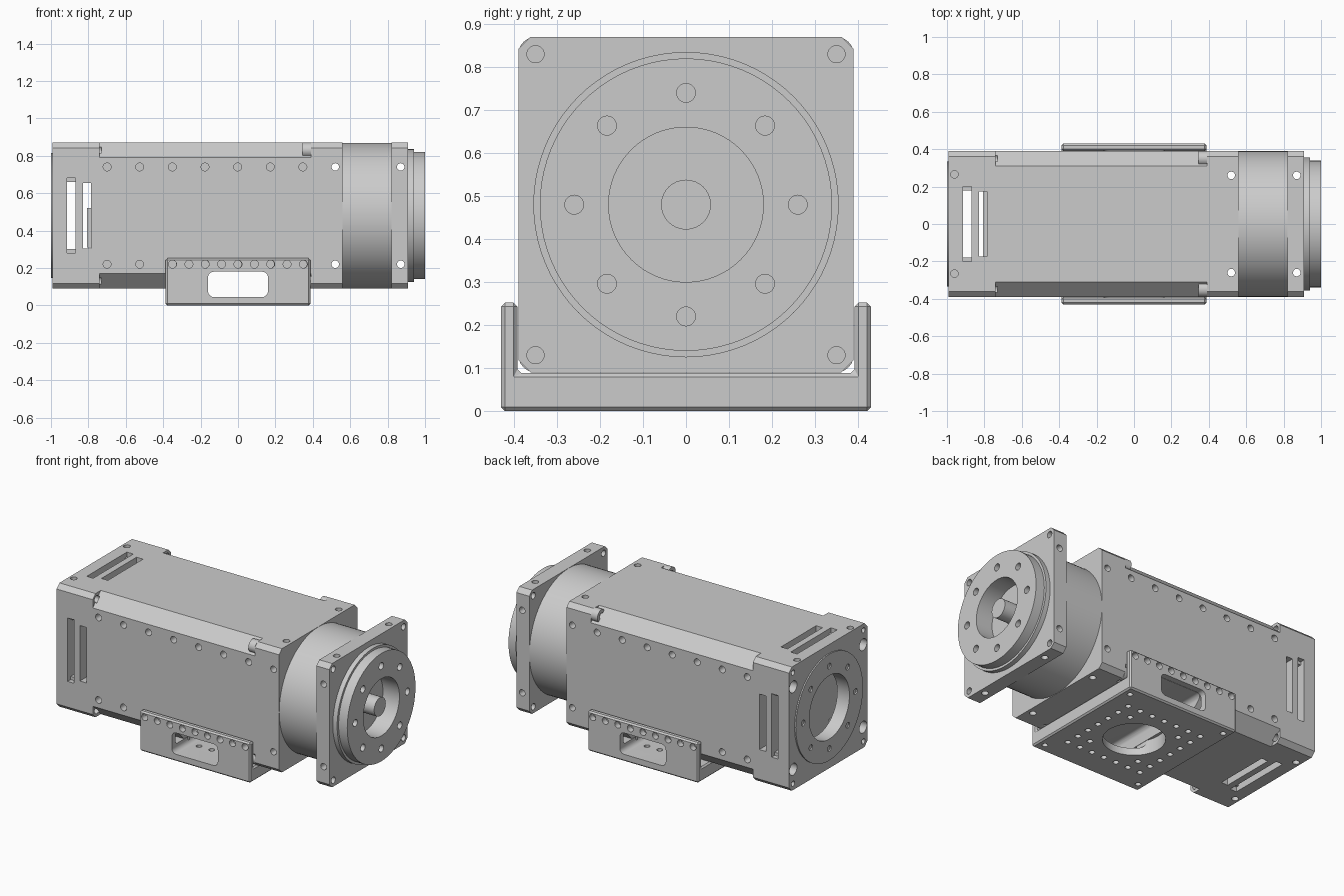
import bpy, bmesh, math
from mathutils import Matrix, Vector

if "Cube" in bpy.data.objects:
    bpy.data.objects.remove(bpy.data.objects["Cube"])

ZC = 0.48   # height of the main axis
H = 0.39    # half width of the square housing


def circ(u, v, r, n=24):
    return [(u + r * math.cos(2 * math.pi * i / n), v + r * math.sin(2 * math.pi * i / n)) for i in range(n)]


def square(h=H, c=0.028):
    k = h - c
    return [(u, ZC + v) for u, v in [(-k, -h), (k, -h), (h, -k), (h, k), (k, h), (-k, h), (-h, k), (-h, -k)]]


def rect(u0, u1, v0, v1):
    return [(u0, v0), (u1, v0), (u1, v1), (u0, v1)]


def rounded(u0, u1, v0, v1, r, n=6):
    pts = []
    for q, (u, v) in enumerate([(u1 - r, v1 - r), (u0 + r, v1 - r), (u0 + r, v0 + r), (u1 - r, v0 + r)]):
        for i in range(n + 1):
            a = math.pi / 2 * (q + i / n)
            pts.append((u + r * math.cos(a), v + r * math.sin(a)))
    return pts


def prism(bm, pts, axis, a, b):
    """Extrude a 2D profile along an axis from a to b."""
    def at(u, v, w):
        return {'X': (w, u, v), 'Y': (u, w, v), 'Z': (u, v, w)}[axis]
    lo = [bm.verts.new(at(u, v, a)) for u, v in pts]
    hi = [bm.verts.new(at(u, v, b)) for u, v in pts]
    faces = [bm.faces.new(lo), bm.faces.new(hi)]
    for i in range(len(pts)):
        j = (i + 1) % len(pts)
        faces.append(bm.faces.new((lo[i], lo[j], hi[j], hi[i])))
    bmesh.ops.recalc_face_normals(bm, faces=faces)


def to_object(name, parts):
    bm = bmesh.new()
    for p in parts:
        prism(bm, *p)
    me = bpy.data.meshes.new(name)
    bm.to_mesh(me)
    bm.free()
    ob = bpy.data.objects.new(name, me)
    bpy.context.collection.objects.link(ob)
    return ob


def build(name, parts, cuts=(), bevel=0):
    """Make a part from prisms, bevel it, and subtract the cut prisms."""
    ob = to_object(name, parts)
    if bevel:
        m = ob.modifiers.new("bevel", 'BEVEL')
        m.width = bevel
        m.segments = 1
    cutter = None
    if cuts:
        cutter = to_object(name + "_cutter", cuts)
        cutter.hide_render = True
        m = ob.modifiers.new("cut", 'BOOLEAN')
        m.operation, m.solver, m.object, m.use_self = 'DIFFERENCE', 'EXACT', cutter, True
    ev = ob.evaluated_get(bpy.context.evaluated_depsgraph_get())
    me = bpy.data.meshes.new_from_object(ev)
    ob.modifiers.clear()
    ob.data = me
    if cutter:
        bpy.data.objects.remove(cutter)
    bpy.ops.object.select_all(action='DESELECT')
    ob.select_set(True)
    bpy.context.view_layer.objects.active = ob
    bpy.ops.object.shade_smooth_by_angle(angle=math.radians(30))
    return ob


S = (-1, 1)
corners = [(i * 0.35, ZC + j * 0.35) for i in S for j in S]
window = rounded(-0.16, 0.16, 0.045, 0.18, 0.03)


def cross_holes(x):
    """Through holes along y and along z at station x."""
    return ([(circ(x, ZC + s * 0.26, 0.02), 'Y', -0.6, 0.6) for s in S]
            + [(circ(x, s * 0.26, 0.02), 'Z', -0.1, 1.1) for s in S])


def cross_slot(x0, x1, h):
    return [(rect(x0, x1, ZC - h, ZC + h), 'Y', -0.6, 0.6), (rect(x0, x1, -h, h), 'Z', -0.1, 1.1)]


# main housing: long corner chamfers, side screw rows, cable window, end slots
cuts = []
for i in S:
    for j in S:
        cuts.append(([(i * 0.31, ZC + j * 0.39), (i * 0.30, ZC + j * 0.40), (i * 0.45, ZC + j * 0.45),
                      (i * 0.40, ZC + j * 0.30)], 'X', -0.74, 0.39))
cuts += [(circ(u, v, 0.022), 'X', -0.79, -0.73) for u, v in corners]
for k in range(7):
    for s in S:
        for side in S:
            cuts.append((circ(-0.7 + 0.1745 * k, ZC + s * 0.26, 0.021), 'Y', side * 0.34, side * 0.5))
cuts += cross_holes(0.52) + cross_slot(-0.85, -0.785, 0.175)
cuts.append((window, 'Y', -0.6, 0.6))
cuts.append((rect(-0.15, 0.15, -0.38, 0.38)[:], 'Z', 0.05, 0.17))
build("main_housing", [(square(), 'X', -0.83, 0.56)], cuts)

# cap screws lying half sunk in the corner chamfers
for n, (u, v) in enumerate(corners):
    build(f"cap_screw_{n}", [(circ(u, v, 0.04), 'X', 0.345, 0.39)], [(circ(u, v, 0.02, 6), 'X', 0.33, 0.37)])

# sensor board visible in the housing slot
build("sensor_board", [(rect(-0.174, 0.174, 0.31, 0.52), 'X', -0.806, -0.785)])

# slotted spacer plate
cuts = cross_slot(-0.93, -0.87, 0.18) + [(circ(0, ZC, 0.2, 48), 'X', -0.93, -0.87)]
for s in S:
    cuts.append((rect(-0.93, -0.87, ZC - 0.2, ZC + 0.2), 'Y', s * 0.36, s * 0.5))
    cuts.append((rect(-0.93, -0.87, -0.2, 0.2), 'Z', ZC + s * 0.36, ZC + s * 0.5))
build("spacer_plate", [(square(), 'X', -0.915, -0.83)], cuts)

# rear cover with bore, counterbores and raised face ring
cuts = [(circ(0, ZC, 0.2, 48), 'X', -1.1, -0.9)]
cuts += [(circ(i * 0.348, ZC + j * 0.26, 0.037), 'X', -1.1, -0.945) for i in S for j in S]
cuts += [(circ(u, v, 0.016), 'X', -1.1, -0.95) for u, v in corners]
for i in S:
    for j in S:
        cuts.append((circ(-0.96, i * 0.265, 0.02), 'Z', ZC + j * 0.35, ZC + j * 0.5))
build("rear_cover", [(square(), 'X', -0.992, -0.915)], cuts)
ring8 = [(r * math.cos(k * math.pi / 4), ZC + r * math.sin(k * math.pi / 4)) for r in (0.26,) for k in range(8)]
build("rear_face_ring", [(circ(0, ZC, 0.335, 64), 'X', -1.0, -0.992)],
      [(circ(0, ZC, 0.2, 48), 'X', -1.1, -0.9)] + [(circ(u, v, 0.018), 'X', -1.1, -0.9) for u, v in ring8])

# gearbox drum and front flange
build("gear_drum", [(circ(0, ZC, 0.389, 96), 'X', 0.56, 0.82)])
bore = (circ(0, ZC, 0.18, 64), 'X', 0.885, 1.1)
build("front_flange", [(square(), 'X', 0.82, 0.91)],
      cross_holes(0.87) + [bore] + [(circ(u, v, 0.02), 'X', 0.7, 1.1) for u, v in corners])

# output hub: shoulder and bolt face
build("hub_shoulder", [(circ(0, ZC, 0.355, 80), 'X', 0.91, 0.94)], [bore])
build("output_hub", [(circ(0, ZC, 0.34, 80), 'X', 0.94, 1.0)],
      [bore] + [(circ(u, v, 0.022), 'X', 0.955, 1.1) for u, v in ring8])
build("output_shaft", [(circ(0, ZC, 0.058, 32), 'X', 0.88, 0.99)])

# mounting bracket: U channel with hole rows, cable window and base hole grid
channel = [(-0.43, 0), (0.43, 0), (0.43, 0.252), (0.392, 0.252), (0.392, 0.088),
           (-0.392, 0.088), (-0.392, 0.252), (-0.43, 0.252)]
cuts = [(window, 'Y', -0.6, 0.6), (circ(0, 0, 0.177, 48), 'Z', -0.1, 0.12)]
for k in range(9):
    for s in S:
        cuts.append((circ(-0.35 + 0.0875 * k, 0.22, 0.021), 'Y', s * 0.385, s * 0.5))
grid = [(0.0875 * i, 0.0875 * j) for i in range(-3, 4) for j in range(-3, 4) if max(abs(i), abs(j)) == 3]
grid += [(i * 0.175, j * 0.175) for i in S for j in S] + [(i * 0.34, j * 0.37) for i in S for j in S]
cuts += [(circ(x, y, 0.017, 16), 'Z', -0.1, 0.12) for x, y in grid]
build("mounting_bracket", [(channel, 'X', -0.387, 0.387)], cuts, bevel=0.009)
